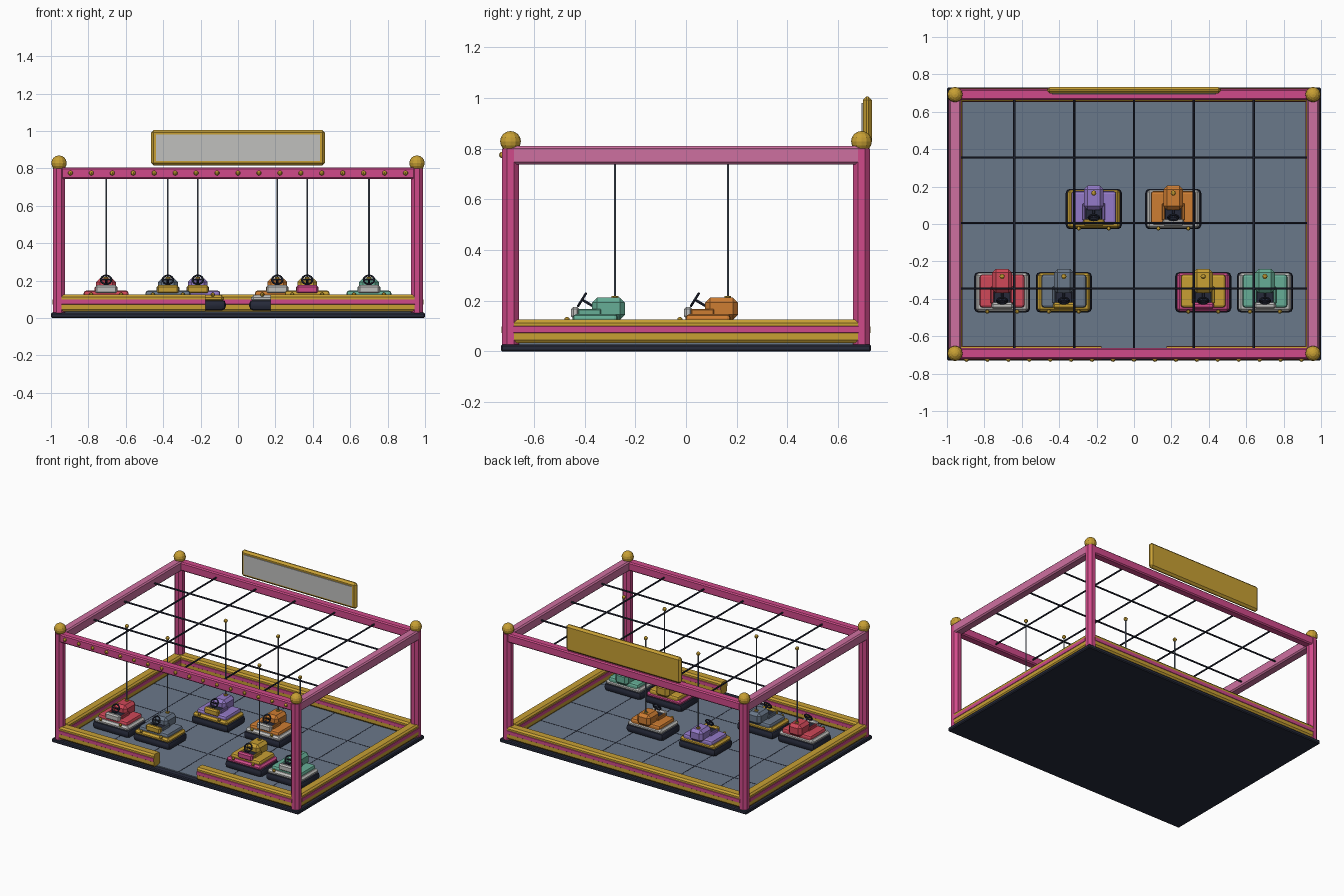
import bpy, bmesh, math
from mathutils import Vector, Matrix

if "Cube" in bpy.data.objects:
    bpy.data.objects.remove(bpy.data.objects["Cube"])


def material(name, rgb):
    lin = [((c / 255 + 0.055) / 1.055) ** 2.4 if c > 10 else c / 3295 for c in rgb]
    m = bpy.data.materials.new(name)
    m.diffuse_color = (*lin, 1)
    m.use_nodes = True
    m.node_tree.nodes["Principled BSDF"].inputs["Base Color"].default_value = m.diffuse_color
    return m


PINK = material("pink", (208, 74, 138))
ROSE = material("light pink", (206, 112, 160))
GOLD = material("gold", (200, 160, 52))
DARK = material("dark navy", (38, 42, 58))
SLATE = material("slate", (106, 120, 138))
GREY = material("light grey", (192, 192, 190))
RED = material("red", (208, 72, 88))
PURPLE = material("purple", (148, 122, 200))
ORANGE = material("orange", (206, 125, 50))
TEAL = material("teal", (102, 174, 150))


def finish(bm, name, *mats):
    bmesh.ops.recalc_face_normals(bm, faces=bm.faces)
    me = bpy.data.meshes.new(name)
    bm.to_mesh(me)
    bm.free()
    for m in mats:
        me.materials.append(m)
    ob = bpy.data.objects.new(name, me)
    bpy.context.collection.objects.link(ob)
    return ob


def box(name, mat, x, y, z, bevel=0.0, segments=1):
    """Box from three (low, high) ranges, with optional chamfer."""
    bm = bmesh.new()
    bmesh.ops.create_cube(bm, size=1)
    for v in bm.verts:
        v.co = Vector([(r[0] + r[1]) / 2 + c * (r[1] - r[0]) for r, c in zip((x, y, z), v.co)])
    if bevel:
        bmesh.ops.bevel(bm, geom=bm.edges[:], offset=bevel, segments=segments,
                        profile=0.5, affect='EDGES')
    return finish(bm, name, mat)


def rod(name, mat, a, b, r, sides=8):
    a, b = Vector(a), Vector(b)
    d = b - a
    bm = bmesh.new()
    spin = Matrix.Rotation(math.pi / sides, 4, 'Z')
    turn = d.to_track_quat('Z', 'Y').to_matrix().to_4x4()
    bmesh.ops.create_cone(bm, cap_ends=True, segments=sides, radius1=r, radius2=r,
                          depth=d.length, matrix=Matrix.Translation((a + b) / 2) @ turn @ spin)
    return finish(bm, name, mat)


def ball(name, mat, at, r, u=12, v=8):
    bm = bmesh.new()
    bmesh.ops.create_uvsphere(bm, u_segments=u, v_segments=v, radius=r,
                              matrix=Matrix.Translation(at))
    return finish(bm, name, mat)


def curb(name, a, b):
    """Chamfered rail with a raised stripe along both flanks."""
    half = [(0.026, 0.034), (0.035, 0.046), (0.035, 0.072), (0.038, 0.074),
            (0.038, 0.098), (0.035, 0.100), (0.035, 0.113), (0.024, 0.125)]
    prof = half + [(-u, z) for u, z in reversed(half)]
    a, b = Vector(a), Vector(b)
    side = (b - a).normalized().cross(Vector((0, 0, 1)))
    bm = bmesh.new()
    ends = [[bm.verts.new(p + side * u + Vector((0, 0, z))) for u, z in prof] for p in (a, b)]
    n = len(prof)
    for i in range(n):
        j = (i + 1) % n
        f = bm.faces.new((ends[0][i], ends[0][j], ends[1][j], ends[1][i]))
        f.material_index = int(0.071 < f.calc_center_median().z < 0.1005
                               and abs(prof[i][0]) + abs(prof[j][0]) > 0.072)
    for e in ends:
        bm.faces.new(e)
    return finish(bm, name, GOLD, PINK)


def torus(name, mat, at, R, r, tilt, n=16, m=6):
    bm = bmesh.new()
    rings = []
    for i in range(n):
        t = 2 * math.pi * i / n
        rings.append([bm.verts.new(((R + r * math.cos(p)) * math.cos(t),
                                    (R + r * math.cos(p)) * math.sin(t), r * math.sin(p)))
                      for p in (2 * math.pi * k / m for k in range(m))])
    for i in range(n):
        for k in range(m):
            bm.faces.new((rings[i][k], rings[(i + 1) % n][k],
                          rings[(i + 1) % n][(k + 1) % m], rings[i][(k + 1) % m]))
    bm.transform(Matrix.Translation(at) @ Matrix.Rotation(tilt, 4, 'X'))
    return finish(bm, name, mat)


# Base slab, floor and floor seams
box("base", DARK, (-1, 1), (-0.73, 0.73), (0, 0.028), 0.006)
box("floor", SLATE, (-0.95, 0.95), (-0.69, 0.69), (0.02, 0.035))
WIRE_X = (-0.64, -0.32, 0, 0.32, 0.64)
WIRE_Y = (-0.345, 0.005, 0.355)
for x in WIRE_X:
    box("floor_seam", DARK, (x - 0.003, x + 0.003), (-0.69, 0.69), (0.034, 0.036))
    rod("ceiling_wire", DARK, (x, -0.67, 0.77), (x, 0.67, 0.77), 0.006, 6)
for y in WIRE_Y:
    box("floor_seam", DARK, (-0.95, 0.95), (y - 0.003, y + 0.003), (0.034, 0.036))
    rod("ceiling_wire", DARK, (-0.94, y, 0.77), (0.94, y, 0.77), 0.006, 6)

# Curbs, with an entrance gap at the front
curb("back_curb", (-0.945, 0.69, 0), (0.945, 0.69, 0))
for s in (-1, 1):
    curb("side_curb", (s * 0.955, -0.68, 0), (s * 0.955, 0.68, 0))
    curb("front_curb", (s * 0.945, -0.69, 0), (s * 0.175, -0.69, 0))

# Posts, finials and roof beams
for sx in (-1, 1):
    for sy in (-1, 1):
        rod("post", PINK, (sx * 0.957, sy * 0.692, 0.025), (sx * 0.957, sy * 0.692, 0.80), 0.036)
        ball("post_finial", GOLD, (sx * 0.957, sy * 0.692, 0.828), 0.041)
    xs = sorted((sx * 0.925, sx * 0.99))
    box("side_beam", ROSE, xs, (-0.69, 0.69), (0.738, 0.810), 0.009)
for sy in (-1, 1):
    ys = sorted((sy * 0.662, sy * 0.722))
    box("cross_beam", PINK, (-0.945, 0.945), ys, (0.742, 0.805), 0.008)
for i in range(17):
    ball("beam_bulb", GOLD, (-0.896 + 0.112 * i, -0.724, 0.775), 0.013, 8, 6)

# Sign board above the back beam
box("sign_frame", GOLD, (-0.465, 0.465), (0.697, 0.733), (0.815, 1.005), 0.014)
box("sign_panel", GREY, (-0.438, 0.438), (0.692, 0.70), (0.838, 0.980))


def car(x, y, paint, trim):
    """Bumper car with its hood toward +y and the seat toward -y."""
    def part(name, mat, w, ys, zs, bevel=0.0, seg=1):
        return box(name, mat, (x - w, x + w), (y + ys[0], y + ys[1]), zs, bevel, seg)
    part("car_bumper", DARK, 0.15, (-0.108, 0.108), (0.04, 0.098), 0.022, 2)
    part("car_trim", trim, 0.14, (-0.102, 0.102), (0.088, 0.122), 0.012)
    part("car_body", paint, 0.12, (-0.082, 0.096), (0.10, 0.147), 0.015, 2)
    part("car_seat_back", trim, 0.058, (-0.088, -0.056), (0.13, 0.176), 0.009)
    part("car_seat", DARK, 0.047, (-0.062, 0.005), (0.13, 0.162), 0.005)
    for s in (-1, 1):
        box("car_cockpit_side", paint, (x + s * 0.053 - 0.008, x + s * 0.053 + 0.008),
            (y - 0.06, y + 0.03), (0.13, 0.168), 0.004)
        ball("car_lamp", GOLD, (x + s * 0.08, y - 0.104, 0.125), 0.011, 8, 6)
    part("car_hood", paint, 0.053, (-0.005, 0.125), (0.125, 0.212), 0.02)
    # Steering wheel, hub and column
    torus("steering_wheel", DARK, (x, y - 0.045, 0.204), 0.028, 0.0055, math.radians(58))
    rod("wheel_spoke", DARK, (x - 0.028, y - 0.045, 0.204), (x + 0.028, y - 0.045, 0.204), 0.004, 6)
    rod("steering_column", DARK, (x, y - 0.045, 0.204), (x, y + 0.01, 0.172), 0.006, 6)
    # Power pole with collar and contact ball
    rod("pole_collar", GOLD, (x, y + 0.085, 0.205), (x, y + 0.085, 0.218), 0.014)
    rod("power_pole", SLATE, (x, y + 0.085, 0.205), (x, y + 0.085, 0.75), 0.0045, 6)
    ball("pole_contact", GOLD, (x, y + 0.085, 0.757), 0.014, 8, 6)


for spec in ((-0.215, 0.08, PURPLE, GOLD), (0.21, 0.08, ORANGE, GREY),
             (-0.705, -0.365, RED, GREY), (-0.375, -0.365, SLATE, GOLD),
             (0.37, -0.365, GOLD, PINK), (0.70, -0.365, TEAL, GREY)):
    car(*spec)

# Smooth the round parts only
for ob in bpy.data.objects:
    if ob.name.startswith(("steering_wheel", "car_bumper")):
        bpy.ops.object.select_all(action='DESELECT')
        ob.select_set(True)
        bpy.context.view_layer.objects.active = ob
        bpy.ops.object.shade_smooth_by_angle(angle=math.radians(40))
